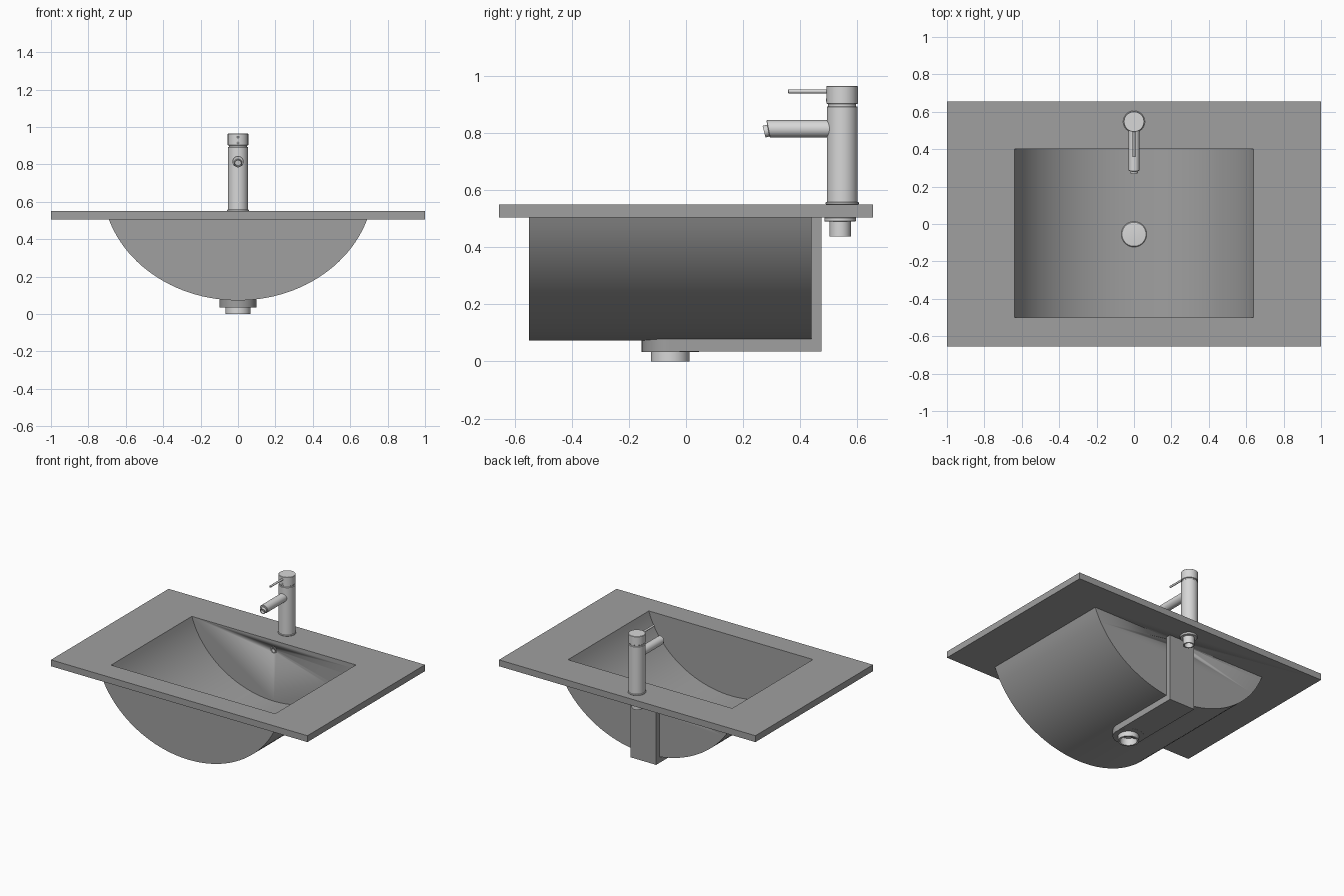
import bpy, bmesh, math
from mathutils import Vector

cube = bpy.data.objects.get("Cube")
if cube:
    bpy.data.objects.remove(cube, do_unlink=True)


def material(name, value):
    m = bpy.data.materials.new(name)
    m.use_nodes = True
    colour = (value, value, value, 1)
    m.diffuse_color = colour
    m.node_tree.nodes["Principled BSDF"].inputs["Base Color"].default_value = colour
    return m


CERAMIC = material("grey ceramic", 0.35)
METAL = material("light metal", 0.68)


def finish(name, bm, mat):
    bmesh.ops.remove_doubles(bm, verts=bm.verts, dist=1e-5)
    bmesh.ops.recalc_face_normals(bm, faces=bm.faces)
    mesh = bpy.data.meshes.new(name)
    bm.to_mesh(mesh)
    bm.free()
    ob = bpy.data.objects.new(name, mesh)
    bpy.context.collection.objects.link(ob)
    mesh.materials.append(mat)
    bpy.ops.object.select_all(action="DESELECT")
    ob.select_set(True)
    bpy.context.view_layer.objects.active = ob
    bpy.ops.object.shade_smooth_by_angle(angle=math.radians(30))
    return ob


def lathe(name, profile, origin, axis=(0, 0, 1), mat=METAL, segments=40, closed=False):
    """Revolve (radius, distance) points around an axis through origin."""
    bm = bmesh.new()
    turn = Vector((0, 0, 1)).rotation_difference(Vector(axis))
    rings = []
    for r, d in profile:
        ring = []
        for i in range(segments):
            a = math.tau * i / segments
            p = Vector((r * math.cos(a), r * math.sin(a), d))
            ring.append(bm.verts.new(turn @ p + Vector(origin)))
        rings.append(ring)
    pairs = list(zip(rings, rings[1:]))
    if closed:
        pairs.append((rings[-1], rings[0]))
    else:
        bm.faces.new(rings[0])
        bm.faces.new(rings[-1])
    for lo, hi in pairs:
        for i in range(segments):
            j = (i + 1) % segments
            bm.faces.new((lo[i], lo[j], hi[j], hi[i]))
    return finish(name, bm, mat)


def rod(name, r, d0, d1, origin, axis=(0, 0, 1), mat=METAL, bevel=0.002):
    return lathe(name, [(r - bevel, d0), (r, d0 + bevel), (r, d1 - bevel), (r - bevel, d1)],
                 origin, axis, mat)


def tube(name, r, inner, d0, d1, origin, axis=(0, 0, 1), mat=METAL):
    return lathe(name, [(r, d0), (r, d1), (inner, d1), (inner, d0)], origin, axis, mat, closed=True)


def arc(half_width, depth, top, centre=0.70, steps=48):
    """Bowl cross-section: lower part of an ellipse, cut off at height top."""
    limit = math.acos((centre - top) / depth)
    points = []
    for i in range(steps + 1):
        a = -limit + 2 * limit * i / steps
        points.append((half_width * math.sin(a) / math.sin(limit), centre - depth * math.cos(a)))
    return points


# Countertop and bowl as one closed shell
TOP, UNDER = 0.55, 0.505
bm = bmesh.new()


def trough(section, y0, y1):
    front = [bm.verts.new((x, y0, z)) for x, z in section]
    back = [bm.verts.new((x, y1, z)) for x, z in section]
    for i in range(len(section) - 1):
        bm.faces.new((front[i], front[i + 1], back[i + 1], back[i]))
    bm.faces.new(front)
    bm.faces.new(back)
    return [front[0], front[-1], back[-1], back[0]]


def slab_corners(z):
    return [bm.verts.new((x, y, z)) for x, y in ((-1, -.655), (1, -.655), (1, .655), (-1, .655))]


inner_rim = trough(arc(0.64, 0.577, TOP), -0.50, 0.40)
outer_rim = trough(arc(0.69, 0.627, UNDER), -0.55, 0.44)
upper, lower = slab_corners(TOP), slab_corners(UNDER)
for a, b in ((inner_rim, upper), (upper, lower), (lower, outer_rim)):
    for i in range(4):
        j = (i + 1) % 4
        bm.faces.new((a[i], a[j], b[j], b[i]))
basin = finish("countertop_basin", bm, CERAMIC)

# Overflow hole through the rear wall of the bowl
cutter = rod("overflow_cutter", 0.022, 0.36, 0.46, (0, 0, 0.485), (0, 1, 0), CERAMIC)
cutter.hide_render = True
cut = basin.modifiers.new("overflow", "BOOLEAN")
cut.operation, cut.object, cut.solver = "DIFFERENCE", cutter, "EXACT"
bpy.context.view_layer.objects.active = basin
bpy.ops.object.modifier_apply(modifier="overflow")
bpy.data.objects.remove(cutter, do_unlink=True)
tube("overflow_ring", 0.022, 0.016, 0.397, 0.415, (0, 0, 0.485), (0, 1, 0))

# Overflow channel: L-shaped duct down the back and under the bowl
bm = bmesh.new()
path = [(-0.055, 0.035), (0.475, 0.035), (0.475, UNDER), (0.43, UNDER), (0.43, 0.085), (-0.055, 0.085)]
sides = [[bm.verts.new((x, y, z)) for y, z in path] for x in (-0.1, 0.1)]
for side in sides:
    bm.faces.new(side)
for i in range(len(path)):
    j = (i + 1) % len(path)
    bm.faces.new((sides[0][i], sides[0][j], sides[1][j], sides[1][i]))
finish("overflow_channel", bm, CERAMIC)

# Drain
DRAIN = (0, -0.055, 0)
tube("drain_boss", 0.1, 0.06, 0.034, 0.085, DRAIN, mat=CERAMIC)
tube("drain_tailpiece", 0.067, 0.055, 0.0, 0.075, DRAIN)
rod("drain_inside", 0.056, 0.05, 0.11, DRAIN)
lathe("drain_plug", [(0.06, 0.105), (0.068, 0.128), (0.064, 0.133), (0.03, 0.136)], DRAIN)

# Tap column
TAP = (0, 0.547, 0)
rod("tap_base", 0.058, TOP, 0.559, TAP)
rod("tap_body", 0.054, 0.557, 0.893, TAP)
rod("tap_neck", 0.049, 0.89, 0.908, TAP)
rod("tap_cap", 0.055, 0.902, 0.965, TAP)
rod("tap_lever", 0.007, 0.05, 0.19, (0, 0.547, 0.946), (0, -1, 0))
rod("tap_screw", 0.007, 0.04, 0.056, (0, 0.547, 0.915), (0, -1, 0))

# Spout with slanted end and aerator
spout = rod("tap_spout", 0.03, 0.03, 0.26, (0, 0.547, 0.815), (0, -1, 0))
for v in spout.data.vertices:
    if v.co.y < 0.4:
        v.co.y -= (v.co.z - 0.815) * 0.2
tube("tap_aerator", 0.021, 0.016, -0.01, 0.013, (0, 0.286, 0.808), (0, -1, -0.25))

# Tap fixing below the countertop
rod("tap_nut", 0.055, 0.49, UNDER, (0, 0.54, 0))
tube("tap_inlet", 0.037, 0.028, 0.438, 0.495, (0, 0.54, 0))
